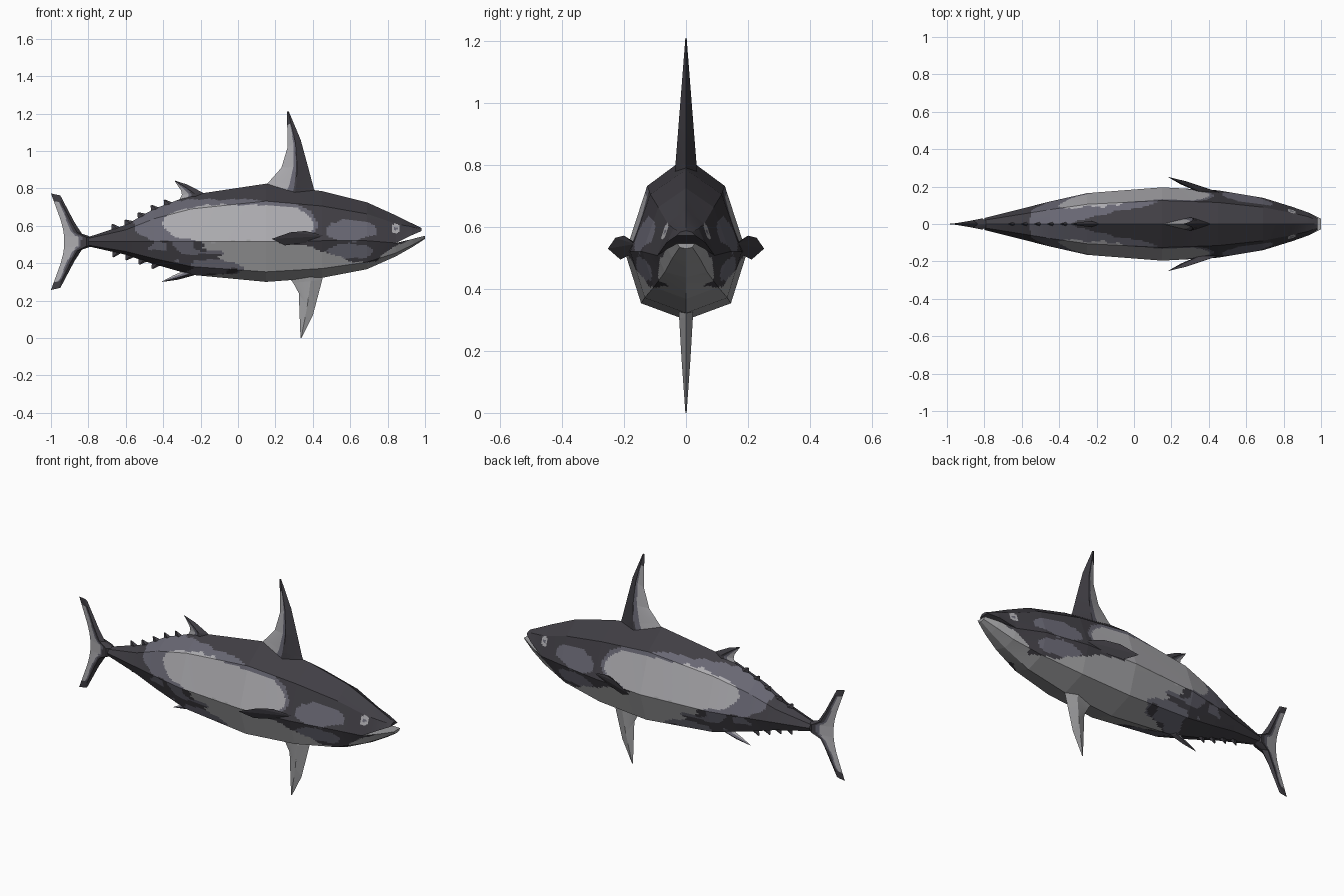
import bpy, bmesh, math
from mathutils import Vector, noise

if "Cube" in bpy.data.objects:
    bpy.data.objects.remove(bpy.data.objects["Cube"])

# Palette (sRGB hex to linear)
def lin(c):
    c /= 255
    return c / 12.92 if c <= 0.04045 else ((c + 0.055) / 1.055) ** 2.4

mats = []
for name, rgb in [("dark slate", (64, 62, 68)), ("mid slate", (104, 103, 115)),
                  ("light silver", (172, 171, 175)), ("belly grey", (158, 158, 160))]:
    m = bpy.data.materials.new(name)
    m.diffuse_color = (*[lin(c) for c in rgb], 1)
    m.use_nodes = True
    m.node_tree.nodes["Principled BSDF"].inputs["Base Color"].default_value = m.diffuse_color
    mats.append(m)
DARK, MID, LIGHT, BELLY = range(4)

def interp(pts, x):
    if x <= pts[0][0]:
        return pts[0][1]
    for (a, b), (c, d) in zip(pts, pts[1:]):
        if x <= c:
            return b + (d - b) * (x - a) / (c - a)
    return pts[-1][1]

def patch(bm, rows, rule, step=0.012):
    """Linear loft through rows of points, cut finely enough to carry the markings."""
    rows = [[Vector(p) for p in r] for r in rows]
    R, C = len(rows), len(rows[0])
    nu = [max(1, math.ceil(max((rows[i + 1][j] - rows[i][j]).length for j in range(C)) / step))
          for i in range(R - 1)]
    nv = [max(1, math.ceil(max((r[j + 1] - r[j]).length for r in rows) / step))
          for j in range(C - 1)]
    us = [(i, k / n) for i, n in enumerate(nu) for k in range(n)] + [(R - 2, 1.0)]
    vs = [(j, k / n) for j, n in enumerate(nv) for k in range(n)] + [(C - 2, 1.0)]
    grid = []
    for i, a in us:
        line = [p.lerp(q, a) for p, q in zip(rows[i], rows[i + 1])]
        grid.append([bm.verts.new(line[j].lerp(line[j + 1], b)) for j, b in vs])
    for a in range(len(us) - 1):
        for b in range(len(vs) - 1):
            f = bm.faces.new((grid[a][b], grid[a + 1][b], grid[a + 1][b + 1], grid[a][b + 1]))
            u = (us[a][0] + us[a][1] + us[a + 1][0] + us[a + 1][1]) / 2 / (R - 1)
            v = (vs[b][0] + vs[b][1] + vs[b + 1][0] + vs[b + 1][1]) / 2 / (C - 1)
            f.material_index = rule(f.calc_center_median(), u, v)

def finish(bm, name):
    bmesh.ops.remove_doubles(bm, verts=bm.verts, dist=1e-5)
    bmesh.ops.recalc_face_normals(bm, faces=bm.faces)
    me = bpy.data.meshes.new(name)
    bm.to_mesh(me)
    bm.free()
    for m in mats:
        me.materials.append(m)
    ob = bpy.data.objects.new(name, me)
    bpy.context.collection.objects.link(ob)
    return ob

# Markings on the body
REAR = [(.33, -.2), (.35, 0), (.38, .05), (.42, -.1), (.46, -.05), (.48, -.2), (.515, -.2)]
HEAD = [(.2, .515), (.35, .5), (.45, .46), (.55, .44), (.65, .4), (.75, .41), (.85, .49),
        (.9, .52), (1, .56)]

def oval(x, z, cx, cz, rx, rz, p=2.0):
    return abs((x - cx) / rx) ** p + abs((z - cz) / rz) ** p

def body_rule(c, u, v):
    x, z = c.x, c.z
    eye = oval(x, z, .843, .585, .022, .026)
    if eye < 1:
        return MID if eye < .12 else LIGHT
    q = Vector((c.x * 9, abs(c.y) * 9, c.z * 12))
    n = noise.noise(q)
    x += .03 * n
    z += .012 * noise.noise(q * 2)
    if z < interp(HEAD, x) and z < .515 + max(0, x - .8) and x > interp(REAR, z):
        return BELLY
    if z > .512 and oval(x, z, 0, .612, .4, .1, 2.6) < 1:
        return LIGHT
    if z > .515 and oval(x, z, -.07, .615, .49, .125, 2.6) < 1:
        return MID
    if oval(x, z, .6, .575, .13, .06) < 1 or oval(x, z, .6, .465, .12, .04) < 1:
        return MID
    if z < .515 and x < .2 and x > interp(REAR, z) - .28 and n > -.12 and abs(z - .43) > .015:
        return MID
    return DARK

# Body: stations x, top, middle, bottom, half width
BODY = [(-.8, .54, .515, .49, .032), (-.6, .605, .515, .445, .082), (-.45, .69, .515, .395, .12),
        (-.25, .765, .515, .338, .165), (.15, .825, .515, .3, .196), (.45, .785, .52, .322, .18),
        (.69, .725, .52, .368, .14), (.845, .655, .508, .437, .092)]
UPPER = BODY + [(.93, .613, .55, .5, .062), (.982, .588, .572, .5, .03)]
LOWER = BODY + [(.935, .6, .53, .488, .06), (1.0, .6, .547, .53, .028)]

def arc(x, end, mid, w, fw, fz):
    h = end - mid
    return [(x, -w, mid), (x, -w * fw, mid + h * fz), (x, 0, end),
            (x, w * fw, mid + h * fz), (x, w, mid)]

def flat(x, mid, w):
    return [(x, w * k, mid) for k in (-1, -.5, 0, .5, 1)]

bm = bmesh.new()
up = [arc(x, t, m, w, .64, .7) for x, t, m, b, w in UPPER]
low = [arc(x, b, m, w, .74, .75) for x, t, m, b, w in LOWER]
patch(bm, up, body_rule)
patch(bm, low, body_rule)
# Jaws: inside of the mouth and snout caps
for rows, st, col in ((up, UPPER, DARK), (low, LOWER, BELLY)):
    inner = [flat(x, m, w) for x, t, m, b, w in st[-3:]]
    patch(bm, inner, lambda c, u, v, k=col: k)
    patch(bm, [rows[-1], inner[-1]], lambda c, u, v, k=col: k)
finish(bm, "body")

# Upright fins: rows of (lead x, lead z, trail x, trail z, half thickness), diamond section
def fin(name, rows, rule, ridge=.4):
    bm = bmesh.new()
    loops = []
    for lx, lz, tx, tz, h in rows:
        rx, rz = lx + (tx - lx) * ridge, lz + (tz - lz) * ridge
        loops.append([(lx, 0, lz), (rx, h, rz), (tx, 0, tz), (rx, -h, rz), (lx, 0, lz)])
    def colour(c, u, v):
        k = abs(2 * v - 1)                      # 1 at leading edge, 0 at trailing edge
        t = ridge + (1 - ridge) * (1 - 2 * k) if k < .5 else ridge * 2 * (1 - k)
        return rule(t + .04 * noise.noise(c * 14), u)
    patch(bm, loops, colour)
    return finish(bm, name)

def band(t, a, b):
    return DARK if t < a else MID if t < b else LIGHT

fin("dorsal_fin", [(.425, .76, .12, .79, .036), (.405, .8, .17, .84, .033), (.373, .92, .232, .91, .025),
                   (.335, 1.06, .265, 1.02, .015), (.272, 1.21, .262, 1.21, .002)],
    lambda t, s: band(t, .42, .54) if s < .9 else DARK)
fin("pelvic_fin", [(.46, .35, .26, .34, .024), (.45, .31, .295, .295, .022), (.4, .12, .325, .24, .014),
                   (.34, 0, .334, 0, .002)], lambda t, s: BELLY)
fin("second_dorsal_fin", [(-.16, .755, -.33, .71, .018), (-.19, .778, -.3, .765, .016),
                          (-.27, .82, -.305, .79, .01), (-.338, .842, -.338, .838, .001)],
    lambda t, s: band(t, .5, .65))
fin("anal_fin", [(-.2, .36, -.32, .38, .018), (-.235, .335, -.31, .35, .016),
                 (-.32, .312, -.345, .335, .01), (-.405, .3, -.405, .303, .001)],
    lambda t, s: band(t, .4, .75))

# Tail: lower half rows mirrored about the middle height
half = [(-.95, .268, -1, .257, .003), (-.875, .41, -.948, .4, .014), (-.835, .472, -.935, .45, .02),
        (-.77, .495, -.93, .485, .03)]
tail = half + [(l, 1.03 - a, t, 1.03 - b, h) for l, a, t, b, h in reversed(half)]
fin("tail_fin", tail, lambda t, s: DARK if abs(s - .5) > .46 else band(t, .42, .55), .25)

# Finlets along the rear back and belly
tops = [(s[0], s[1]) for s in BODY]
bots = [(s[0], s[3]) for s in BODY]
for k in range(5):
    x = -.335 - .07 * k
    for name, edge, sgn, dx in (("upper_finlet", tops, 1, 0), ("lower_finlet", bots, -1, -.065)):
        if sgn < 0 and k == 4:
            continue
        a = x + dx
        z0, z1 = interp(edge, a), interp(edge, a - .06)
        fin(f"{name}_{k + 1}", [(a, z0 - .015 * sgn, a - .06, z1 - .015 * sgn, .012),
                                (a - .055, z1 + .03 * sgn, a - .062, z1 + .026 * sgn, .001)],
            lambda t, s: DARK)

# Pectoral fins: thin swept blades
for side in (-1, 1):
    bm = bmesh.new()
    for x, y, z in [(.47, .165, .545), (.36, .2, .572), (.28, .228, .565), (.18, .252, .53),
                    (.25, .212, .495), (.37, .18, .51), (.36, .165, .55), (.28, .205, .545)]:
        bm.verts.new((x, y * side, z))
    bmesh.ops.convex_hull(bm, input=bm.verts)
    finish(bm, "right_pectoral_fin" if side < 0 else "left_pectoral_fin")
